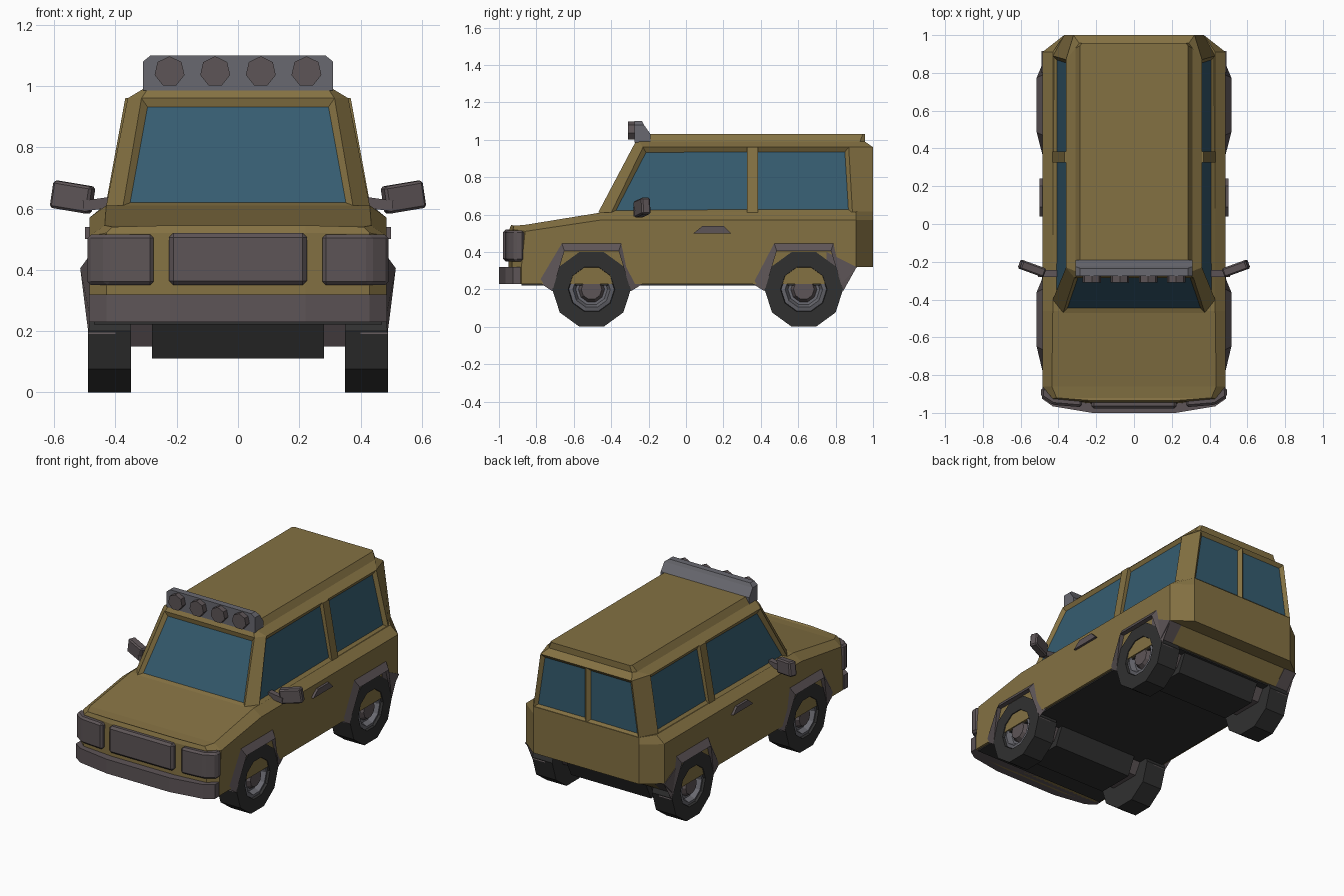
import bpy, bmesh, math
from mathutils import Matrix, Vector

if "Cube" in bpy.data.objects:
    bpy.data.objects.remove(bpy.data.objects["Cube"])


def material(name, rgb):
    m = bpy.data.materials.new(name)
    m.diffuse_color = (*rgb, 1)
    m.use_nodes = True
    m.node_tree.nodes["Principled BSDF"].inputs["Base Color"].default_value = m.diffuse_color
    return m


PAINT = material("olive_paint", (0.23, 0.165, 0.055))
GLASS = material("blue_glass", (0.036, 0.107, 0.162))
DARK = material("dark_rubber", (0.03, 0.03, 0.03))
TRIM = material("grey_trim", (0.11, 0.09, 0.095))
METAL = material("light_metal", (0.14, 0.14, 0.16))


def finish(name, bm, mats, mirror=False):
    bmesh.ops.remove_doubles(bm, verts=bm.verts, dist=1e-4)
    bmesh.ops.recalc_face_normals(bm, faces=bm.faces)
    me = bpy.data.meshes.new(name)
    bm.to_mesh(me)
    bm.free()
    for m in mats:
        me.materials.append(m)
    ob = bpy.data.objects.new(name, me)
    bpy.context.collection.objects.link(ob)
    if mirror:
        ob.modifiers.new("Mirror", 'MIRROR')
    return ob


def loft(halves):
    """Stack symmetric rings, each given by its x >= 0 half, and cap both ends."""
    bm = bmesh.new()
    rings = []
    for h in halves:
        pts = list(h) + [(-x, y, z) for x, y, z in reversed(h)]
        rings.append([bm.verts.new(p) for p in pts])
    n = len(rings[0])
    for a, b in zip(rings, rings[1:]):
        for i in range(n):
            j = (i + 1) % n
            bm.faces.new((a[i], a[j], b[j], b[i]))
    for r in (rings[0], rings[-1]):
        for i in range(n // 2 - 1):
            bm.faces.new((r[i], r[i + 1], r[n - 2 - i], r[n - 1 - i]))
    bmesh.ops.remove_doubles(bm, verts=bm.verts, dist=1e-4)
    bmesh.ops.recalc_face_normals(bm, faces=bm.faces)
    return bm


def prism(name, pts, lo, hi, axis, mat, mirror=False, bevel=0):
    """Extrude a 2D outline along one axis."""
    place = {'x': lambda p, a: (a, *p), 'y': lambda p, a: (p[0], a, p[1]),
             'z': lambda p, a: (*p, a)}[axis]
    bm = bmesh.new()
    a = [bm.verts.new(place(p, lo)) for p in pts]
    b = [bm.verts.new(place(p, hi)) for p in pts]
    bm.faces.new(a)
    bm.faces.new(b)
    for i in range(len(a)):
        j = (i + 1) % len(a)
        bm.faces.new((a[i], a[j], b[j], b[i]))
    bmesh.ops.recalc_face_normals(bm, faces=bm.faces)
    if bevel:
        bmesh.ops.bevel(bm, geom=bm.edges[:], offset=bevel, segments=1, affect='EDGES')
    return finish(name, bm, [mat], mirror)


def rect(a0, a1, b0, b1):
    return [(a0, b0), (a1, b0), (a1, b1), (a0, b1)]


def lathe(name, profile, yc, zc, mat, sides=10):
    """Spin (radius, x) points around an axle along x."""
    bm = bmesh.new()
    rings = [[bm.verts.new((x, yc + r * math.cos(2 * math.pi * k / sides),
                            zc + r * math.sin(2 * math.pi * k / sides)))
              for k in range(sides)] for r, x in profile]
    for a, b in zip(rings, rings[1:]):
        for k in range(sides):
            j = (k + 1) % sides
            bm.faces.new((a[k], a[j], b[j], b[k]))
    return finish(name, bm, [mat], True)


def block(name, size, centre, rot, mat, bevel=0):
    bm = bmesh.new()
    m = Matrix.Translation(centre) @ rot @ Matrix.Diagonal((*size, 1))
    bmesh.ops.create_cube(bm, size=1, matrix=m)
    if bevel:
        bmesh.ops.bevel(bm, geom=bm.edges[:], offset=bevel, segments=1, affect='EDGES')
    return finish(name, bm, [mat], True)


# Lower body with hood, belt crease and chamfered corners
def nose(z):
    return [(.22, -.95, z), (.43, -.93, z), (.485, -.88, z), (.485, -.46, z)]


lower = loft([
    nose(.23) + [(.485, .83, .23), (.37, .83, .23)],
    nose(.32) + [(.485, .91, .32), (.37, .91, .32)],
    nose(.32) + [(.485, .91, .32), (.37, 1, .32)],
    [(.22, -.945, .52), (.43, -.925, .52), (.485, -.86, .51), (.485, -.46, .57),
     (.485, .91, .57), (.37, 1, .57)],
    [(.22, -.935, .545), (.41, -.92, .54), (.435, -.86, .545), (.43, -.46, .61),
     (.43, .91, .615), (.37, 1, .615)]])
finish("lower_body", lower, [PAINT])
prism("floor", rect(-.47, .47, -.88, .82), .222, .24, 'z', DARK)

# Cabin and roof, large faces become recessed windows
def cabin_ring(z, xf, yf, xs, ysf, ysr, xr, yr):
    return [(xf, yf, z), (xs, ysf, z), (xs, .355, z), (xs, ysr, z), (xr, yr, z), (0, yr, z)]


cabin = loft([
    cabin_ring(.61, .375, -.47, .43, -.40, .89, .37, 1),
    cabin_ring(.96, .315, -.285, .36, -.23, .87, .32, 1),
    cabin_ring(.99, .295, -.268, .31, -.25, .93, .29, .957),
    cabin_ring(1.03, .27, -.20, .285, -.19, .945, .275, .957)])
panes = [f for f in cabin.faces if f.calc_area() > .06 and .7 < f.calc_center_median().z < .9]
bmesh.ops.inset_individual(cabin, faces=panes, thickness=.03, depth=-.018)
for f in panes:
    f.material_index = 1
finish("cabin", cabin, [PAINT, GLASS])

# Raised door pillars
pillar = loft([[(.432, .325, .61), (.432, .385, .61)], [(.368, .325, .96), (.368, .385, .96)]])
finish("door_pillars", pillar, [PAINT])

# Front bumper, grille and wrapped headlights
finish("front_bumper", loft([[(.22, -1, z), (.43, -.965, z), (.487, -.925, z),
                              (.487, -.885, z)] for z in (.23, .32)]), [TRIM])
prism("grille", rect(-.225, .225, -.978, -.92), .35, .52, 'z', TRIM, bevel=.014)
prism("headlight", [(.275, -.97), (.43, -.957), (.492, -.915), (.492, -.865), (.275, -.88)],
      .35, .515, 'z', TRIM, True, bevel=.012)

# Wheels, hubs, flares and axles
for tag, yc, back in (("front", -.505, .28), ("rear", .63, .28)):
    lathe(tag + "_tyre", [(.0, .35), (.21, .35), (.21, .49), (.125, .49), (.115, .45)],
          yc, .2, DARK)
    lathe(tag + "_rim", [(.122, .475), (.10, .482), (.085, .45), (.062, .45)], yc, .2, METAL)
    lathe(tag + "_hub", [(.07, .45), (.055, .478), (0, .478)], yc, .2, TRIM)

    bm = bmesh.new()
    outer = [(.482, -.275, .23), (.482, -.16, .45), (.482, .16, .45), (.482, .275, .23)]
    lip = [(.488, -.21, .19), (.515, -.145, .405), (.515, .145, .405), (.488, .21, .19)]
    inner = [(.40, y, z) for x, y, z in lip]
    # the outer end of each flare runs further along the sill
    if tag == "rear":
        outer[3] = (.482, .28, .315)
    else:
        outer[0] = (.482, -.285, .24)
    loops = [[bm.verts.new((x, y + yc, z)) for x, y, z in l] for l in (outer, lip, inner)]
    for a, b in zip(loops, loops[1:]):
        for i in range(3):
            bm.faces.new((a[i], a[i + 1], b[i + 1], b[i]))
    finish(tag + "_wheel_flare", bm, [TRIM], True)

    prism(tag + "_axle_housing", [(yc - .18, .235), (yc - .12, .11), (yc + .12, .11),
                                  (yc + .18, .235)], -.28, .28, 'x', DARK)
    prism(tag + "_axle", [(yc - .15, .235), (yc - .1, .15), (yc + .1, .15),
                          (yc + .15, .235)], -.36, .36, 'x', TRIM)

# Grey valance panel behind the rear wheels
prism("rear_valance", [(.75, .23), (.83, .23), (.915, .318), (.75, .40)],
      .40, .489, 'x', TRIM, True)

# Roof light bar with four lamps
bar = loft([[(.31, -.275, .985), (.31, -.19, .985)], [(.31, -.275, 1.03), (.31, -.19, 1.03)],
            [(.31, -.275, 1.08), (.31, -.225, 1.08)], [(.285, -.275, 1.10), (.285, -.235, 1.10)]])
finish("light_bar", bar, [METAL])
for i in range(4):
    bm = bmesh.new()
    m = Matrix.Translation(((i - 1.5) * .149, -.285, 1.047)) @ Matrix.Rotation(math.pi / 2, 4, 'X')
    bmesh.ops.create_cone(bm, cap_ends=True, segments=7, radius1=.05, radius2=.05,
                          depth=.05, matrix=m)
    finish("roof_lamp_%d" % (i + 1), bm, [TRIM])

# Door mirrors and handles
tilt = Matrix.Rotation(math.radians(20), 4, 'Z') @ Matrix.Rotation(math.radians(-9), 4, 'Y')
block("mirror", (.135, .05, .09), (.54, -.235, .637), tilt, TRIM, .008)
block("mirror_arm", (.10, .035, .035), (.455, -.262, .615),
      Matrix.Rotation(math.radians(8), 4, 'Y'), TRIM)
prism("door_handle", [(.04, .50), (.24, .50), (.20, .54), (.09, .54)], .47, .50, 'x', TRIM, True)
